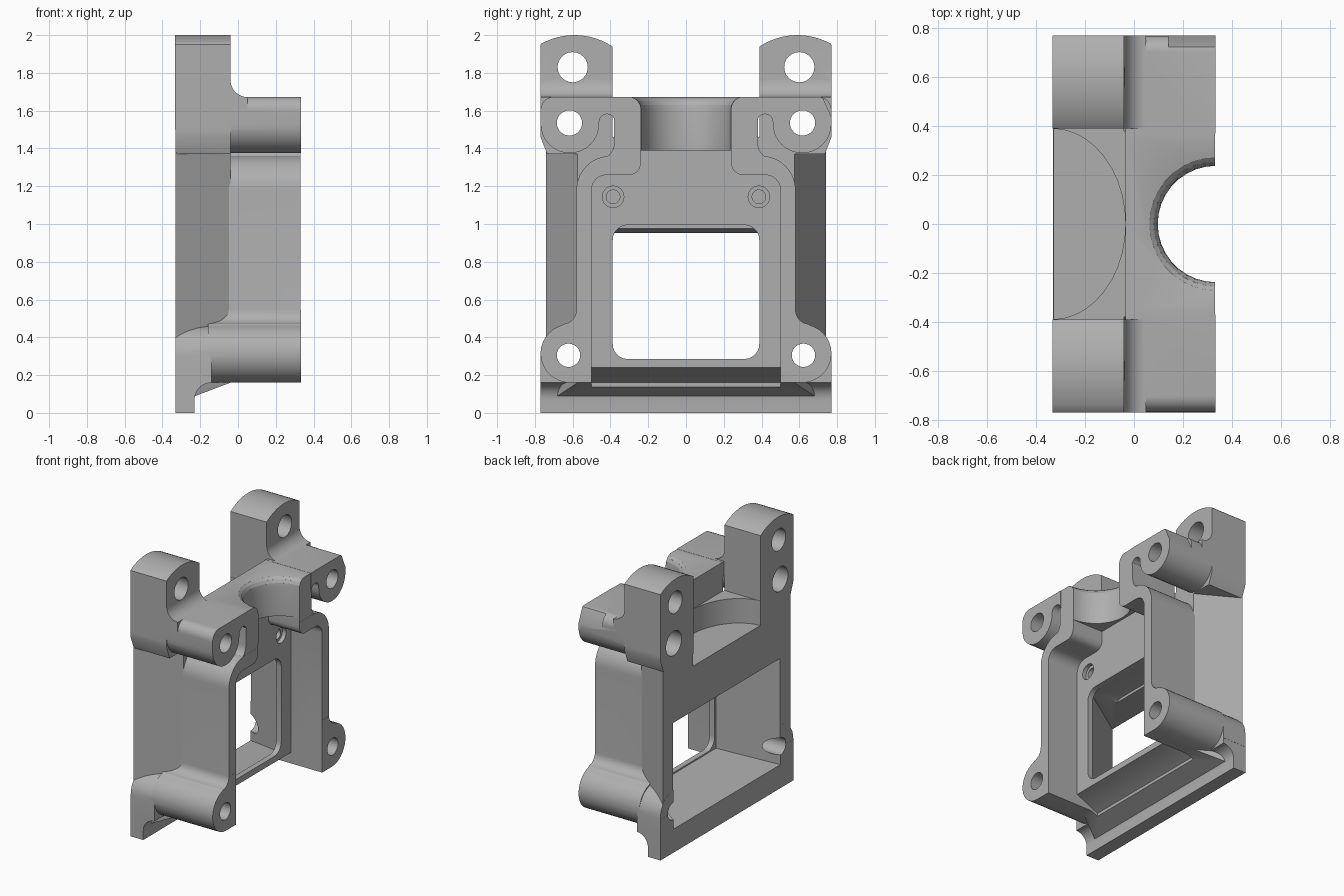
import bpy, bmesh
from math import sin, cos, radians
from mathutils import Vector

cube = bpy.data.objects.get("Cube")
if cube:
    bpy.data.objects.remove(cube, do_unlink=True)

grey = bpy.data.materials.new("cast_grey")
grey.use_nodes = True
colour = (0.43, 0.43, 0.43, 1)
grey.diffuse_color = colour
grey.node_tree.nodes["Principled BSDF"].inputs["Base Color"].default_value = colour


def arc(u, v, r, a0, a1, n=12):
    """Points on a circular arc, angles in degrees."""
    steps = [radians(a0 + (a1 - a0) * i / n) for i in range(n + 1)]
    return [(u + r * cos(a), v + r * sin(a)) for a in steps]


def loft(name, first, second):
    """Solid between two rings of 3D points."""
    bm = bmesh.new()
    a = [bm.verts.new(p) for p in first]
    b = [bm.verts.new(p) for p in second]
    bm.faces.new(a)
    bm.faces.new(b)
    for i in range(len(a)):
        j = (i + 1) % len(a)
        bm.faces.new((a[i], a[j], b[j], b[i]))
    bmesh.ops.recalc_face_normals(bm, faces=bm.faces)
    mesh = bpy.data.meshes.new(name)
    bm.to_mesh(mesh)
    bm.free()
    mesh.materials.append(grey)
    ob = bpy.data.objects.new(name, mesh)
    bpy.context.collection.objects.link(ob)
    return ob


def along_x(name, pts, x0, x1, side=1):
    return loft(name, [(x0, side * y, z) for y, z in pts], [(x1, side * y, z) for y, z in pts])


def along_y(name, pts, y0, y1):
    return loft(name, [(x, y0, z) for x, z in pts], [(x, y1, z) for x, z in pts])


def along_z(name, pts, z0, z1):
    return loft(name, [(x, y, z0) for x, y in pts], [(x, y, z1) for x, y in pts])


def rect(u0, v0, u1, v1):
    return [(u0, v0), (u1, v0), (u1, v1), (u0, v1)]


def rounded(u0, v0, u1, v1, r):
    return (arc(u1 - r, v0 + r, r, -90, 0, 6) + arc(u1 - r, v1 - r, r, 0, 90, 6)
            + arc(u0 + r, v1 - r, r, 90, 180, 6) + arc(u0 + r, v0 + r, r, 180, 270, 6))


def hole(name, y, z, r, x0, x1, side):
    return along_x(name, arc(y, z, r, 0, 345, 23), x0, x1, side)


def ring_x(x, y, z0, z1):
    return [(x, a, b) for a, b in rect(-y, z0, y, z1)]


def combine(body, parts, operation):
    for part in parts:
        part.hide_render = True
        mod = body.modifiers.new("join", 'BOOLEAN')
        mod.operation = operation
        mod.solver = 'EXACT'
        mod.object = part
        bpy.ops.object.modifier_apply(modifier=mod.name)
        bpy.data.objects.remove(part, do_unlink=True)


# Tapered housing
body = loft("bracket_body", ring_x(-.33, .74, .05, 1.42), ring_x(-.04, .575, .16, 1.37))
solids, cuts = [], []

# Straight front rim with rounded shoulders
shoulder = arc(.40, 1.18, .18, 0, 90)
rim = [(.58, .16)] + shoulder
rim += [(-y, z) for y, z in reversed(rim)]
solids.append(along_x("front_rim", rim, -.1, .332))

# Foot strip with its concave fillet
foot = [(-.332, 0), (-.23, 0)] + arc(-.14, .07, .09, 180, 90, 8) + [(-.14, .3), (-.332, .3)]
solids.append(along_y("foot", foot, -.77, .77))

# Bridge and widened rear between the bosses
solids.append(along_x("bridge", rect(-.38, 1.3, .38, 1.672), -.2, .331))
rear = [(-.735, 1.37), (.735, 1.37), (.77, 1.46), (.77, 1.672), (-.77, 1.672), (-.77, 1.46)]
solids.append(along_x("upper_rear", rear, -.332, -.04))

for side in (-1, 1):
    # Lower boss, with a fillet into the wall
    lower = ([(.45, .16)] + arc(.615, .315, .155, -90, 75, 16)
             + arc(.655, .545, .075, 265, 180, 8) + [(.45, .54)])
    solids.append(along_x("lower_boss", lower, -.16, .333, side))
    back = arc(.615, .305, .156, 0, 90, 8) + [(.5, .46), (.5, .2), (.771, .2)]
    solids.append(along_x("lower_boss_back", back, -.331, -.15, side))

    # Hooked upper boss with the slot beside it
    upper = (arc(.615, 1.53, .155, 180, 360, 16) + [(.77, 1.6)] + arc(.70, 1.603, .07, 0, 90, 6)
             + [(.37, 1.673), (.37, 1.54)] + arc(.418, 1.54, .042, 180, 0, 8))
    solids.append(along_x("upper_boss", upper, -.1, .333, side))
    solids.append(along_x("slot_fillet", [(.37, 1.34)] + [(.47, 1.34)]
                          + arc(.47, 1.43, .09, 270, 180, 6) + [(.37, 1.43)], -.1, .33, side))

    # Crowned post and its fillet onto the bridge
    post = [(.39, 1.5), (.77, 1.5), (.77, 1.95)] + arc(.59, 1.635, .365, 61, 123, 12) + [(.39, 1.94)]
    solids.append(along_x("post", post, -.333, -.04, side))
    fillet = [(-.1, 1.6), (.05, 1.6)] + arc(.05, 1.762, .09, 270, 180, 8) + [(-.1, 1.762)]
    solids.append(along_y("post_fillet", fillet, side * .39, side * .77))

    # Bolt holes
    cuts.append(hole("post_hole", .6, 1.83, .08, -.5, .5, side))
    cuts.append(hole("upper_hole", .617, 1.535, .067, -.5, .5, side))
    cuts.append(hole("upper_counterbore", .617, 1.535, .09, -.5, -.2, side))
    cuts.append(hole("lower_hole", .622, .305, .062, -.5, .5, side))
    cuts.append(hole("plate_sink", .386, 1.144, .057, .05, .2, side))
    cuts.append(hole("plate_hole", .386, 1.144, .036, -.02, .2, side))

# Recess in front of the window plate, continuing up the throat
half = [(.5, .1)] + arc(.42, 1.18, .08, 0, 90, 6) + arc(.30, 1.32, .06, 270, 180, 6) + [(.24, 1.39)]
cuts.append(along_x("front_recess", half + [(-y, z) for y, z in reversed(half)], .08, .5))
cuts.append(along_y("underside_wedge", [(.5, .24), (.079, .24), (-.1, .16), (-.1, -.1), (.5, -.1)], -.5, .5))

# Round throat with a flared upper lip
throat = along_z("throat", arc(.335, 0, .238, 0, 350, 35), 1.38, 1.9)
cuts.append(throat)
flare = [(.238 + .07 * (1 - cos(radians(a))), 1.605 + .07 * sin(radians(a))) for a in (0, 20, 40, 60, 80)]
for (r0, z0), (r1, z1) in zip(flare, flare[1:]):
    cuts.append(loft("flare", [(x, y, z0) for x, y in arc(.335, 0, r0, 0, 350, 35)],
                     [(x, y, z1 + .0005) for x, y in arc(.335, 0, r1, 0, 350, 35)]))

# Rear cavity tapering to the window
cuts.append(loft("rear_cavity", ring_x(-.34, .625, .17, .95), ring_x(.04, .405, .275, 1.0)))
cuts.append(along_x("window", rounded(-.388, .285, .388, .995, .08), -.15, .2))

# Rear pocket with a half-round floor, opening between the posts
pocket = [(-.335 + .30 * sin(radians(a)), .39 * cos(radians(a))) for a in range(0, 181, 9)]
cuts.append(along_z("pocket", [(-.5, .39)] + pocket + [(-.5, -.39)], 1.28, 1.8))
cuts.append(along_z("pocket_top", rect(-.5, -.39, -.035, .39), 1.46, 1.8))

# Single clipped corner on one upper boss
cuts.append(along_x("clipped_corner", [(.71, 1.70), (.80, 1.70), (.80, 1.50)], .14, .5))

bpy.context.view_layer.objects.active = body
body.select_set(True)
combine(body, solids, 'UNION')
combine(body, cuts, 'DIFFERENCE')

# Smooth the rounded walls and keep edges sharp
for ob in bpy.context.selected_objects:
    ob.select_set(ob == body)
bpy.ops.object.shade_smooth_by_angle(angle=radians(28))
